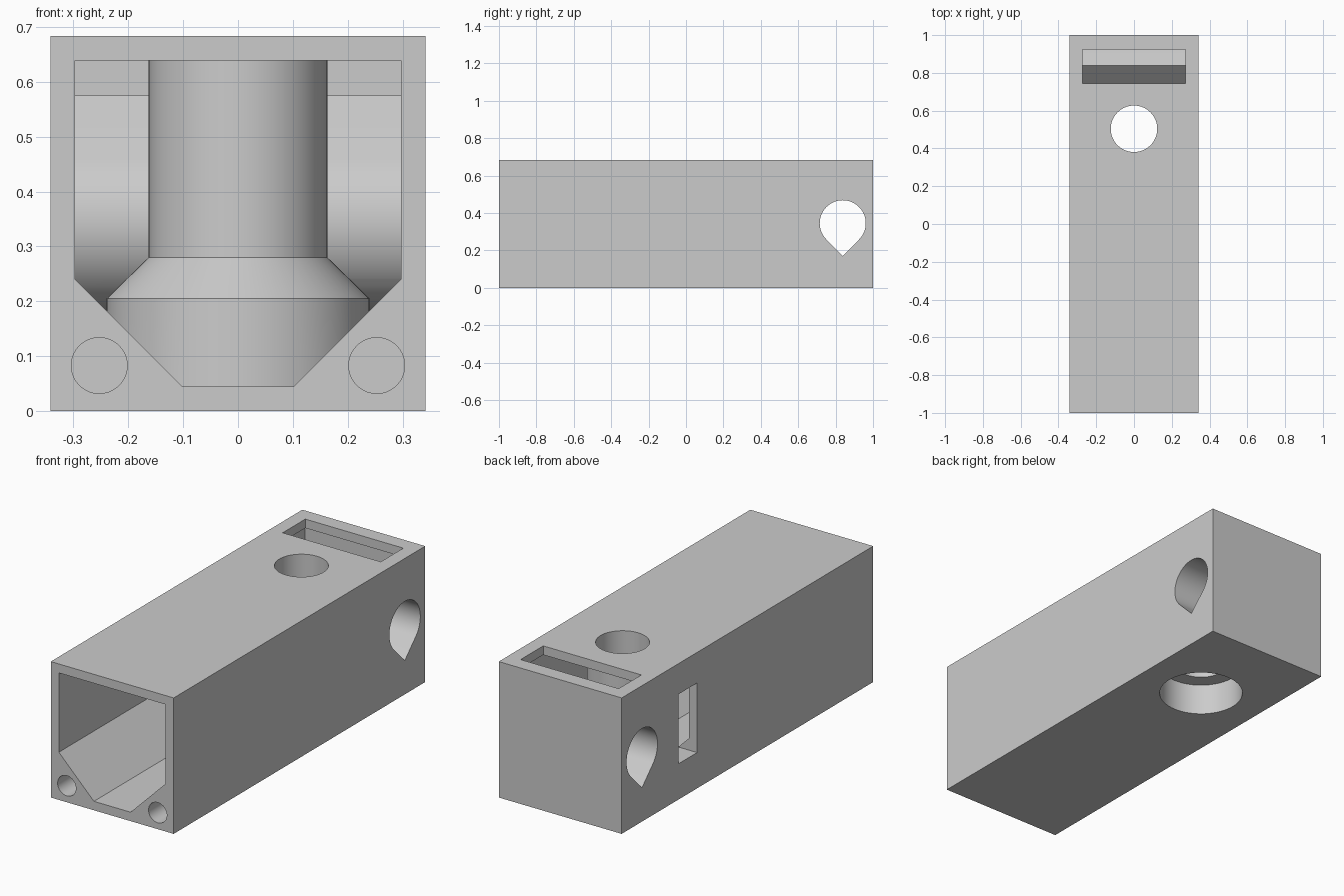
import bpy, bmesh, math
from mathutils import Vector

cube = bpy.data.objects.get("Cube")
if cube:
    bpy.data.objects.remove(cube, do_unlink=True)

grey = bpy.data.materials.new("light grey plastic")
grey.use_nodes = True
grey.diffuse_color = (0.6, 0.6, 0.6, 1)
grey.node_tree.nodes["Principled BSDF"].inputs["Base Color"].default_value = (0.6, 0.6, 0.6, 1)

HALF_W, HEIGHT, WALL = 0.342, 0.684, 0.045
SCREW_Y = 0.504                 # vertical screw column
PIN_Y, PIN_Z = 0.838, 0.345     # cross pin
BORE, SLEEVE = 0.123, 0.163


def loft(name, loops):
    """Solid skinned through matching closed loops of points."""
    bm = bmesh.new()
    rings = [[bm.verts.new(p) for p in loop] for loop in loops]
    for a, b in zip(rings, rings[1:]):
        for i in range(len(a)):
            j = (i + 1) % len(a)
            bm.faces.new((a[i], a[j], b[j], b[i]))
    bm.faces.new(rings[0])
    bm.faces.new(rings[-1])
    bmesh.ops.recalc_face_normals(bm, faces=bm.faces)
    mesh = bpy.data.meshes.new(name)
    bm.to_mesh(mesh)
    bm.free()
    mesh.materials.append(grey)
    obj = bpy.data.objects.new(name, mesh)
    bpy.context.collection.objects.link(obj)
    return obj


def prism(name, profile, axis, start, end):
    """Profile in the plane across the axis, extruded from start to end."""
    place = {"x": lambda a, b, t: (t, a, b),
             "y": lambda a, b, t: (a, t, b)}[axis]
    return loft(name, [[place(a, b, t) for a, b in profile] for t in (start, end)])


def box(name, low, high):
    (x0, y0, z0), (x1, y1, z1) = low, high
    return prism(name, [(x0, z0), (x1, z0), (x1, z1), (x0, z1)], "y", y0, y1)


def lathe(name, profile, y, steps=64):
    """Vertical turned solid from (radius, height) pairs."""
    turn = [math.tau * i / steps for i in range(steps)]
    return loft(name, [[(r * math.cos(t), y + r * math.sin(t), z) for t in turn]
                       for r, z in profile])


def teardrop(radius, tip, steps=48):
    """Circle with a right-angled tip pointing up (1) or down (-1)."""
    points = [(0, radius * math.sqrt(2))]
    for i in range(steps + 1):
        t = math.radians(135 + 270 * i / steps)
        points.append((radius * math.cos(t), radius * math.sin(t)))
    return [(PIN_Y + a, PIN_Z + tip * b) for a, b in points]


def cut(target, tool):
    """Subtract the tool from the target and discard it."""
    tool.hide_render = True
    mod = target.modifiers.new("cut", "BOOLEAN")
    mod.operation, mod.solver, mod.object = "DIFFERENCE", "EXACT", tool
    bpy.context.view_layer.update()
    graph = bpy.context.evaluated_depsgraph_get()
    result = bpy.data.meshes.new_from_object(target.evaluated_get(graph))
    target.modifiers.clear()
    target.data = result
    bpy.data.objects.remove(tool, do_unlink=True)


# Outer block
housing = box("housing", (-HALF_W, -1, 0), (HALF_W, 1, HEIGHT))

# Cavity with chamfered lower corners, open at the front
side, roof = HALF_W - WALL, HEIGHT - WALL
cavity = prism("cavity", [(-0.102, WALL), (0.102, WALL), (side, 0.24), (side, roof),
                          (-side, roof), (-side, 0.24)], "y", -1.1, 1 - WALL)

# Screw column and pin sleeve stay solid inside the cavity
cut(cavity, lathe("screw_column", [(0.24, -0.1), (0.24, 0.205), (SLEEVE, 0.28),
                                   (SLEEVE, 0.8)], SCREW_Y))
cut(cavity, prism("pin_sleeve", teardrop(SLEEVE, 1), "x", -0.4, 0.4))
cut(housing, cavity)

# Stepped screw bore, wider at the underside
cut(housing, lathe("screw_bore", [(0.2, -0.1), (0.2, 0.16), (BORE, 0.16),
                                  (BORE, 0.8)], SCREW_Y))

# Cross pin hole
cut(housing, prism("pin_hole", teardrop(BORE, -1), "x", -0.5, 0.5))

# Slot in the top and window in one side
cut(housing, box("top_slot", (-0.273, 0.745, 0.6), (0.273, 0.925, 0.8)))
cut(housing, box("side_window", (-0.4, 0.4, 0.18), (-0.24, 0.55, 0.53)))

# Blind fixing holes in the front rim
for sign in (-1, 1):
    circle = [(sign * 0.253 + 0.051 * math.cos(math.tau * i / 40),
               0.083 + 0.051 * math.sin(math.tau * i / 40)) for i in range(40)]
    cut(housing, prism("fixing_hole", circle, "y", -1.1, -0.7))

# Smooth curved walls, crisp edges
bpy.ops.object.select_all(action="DESELECT")
housing.select_set(True)
bpy.context.view_layer.objects.active = housing
bpy.ops.object.shade_smooth_by_angle(angle=math.radians(30))
